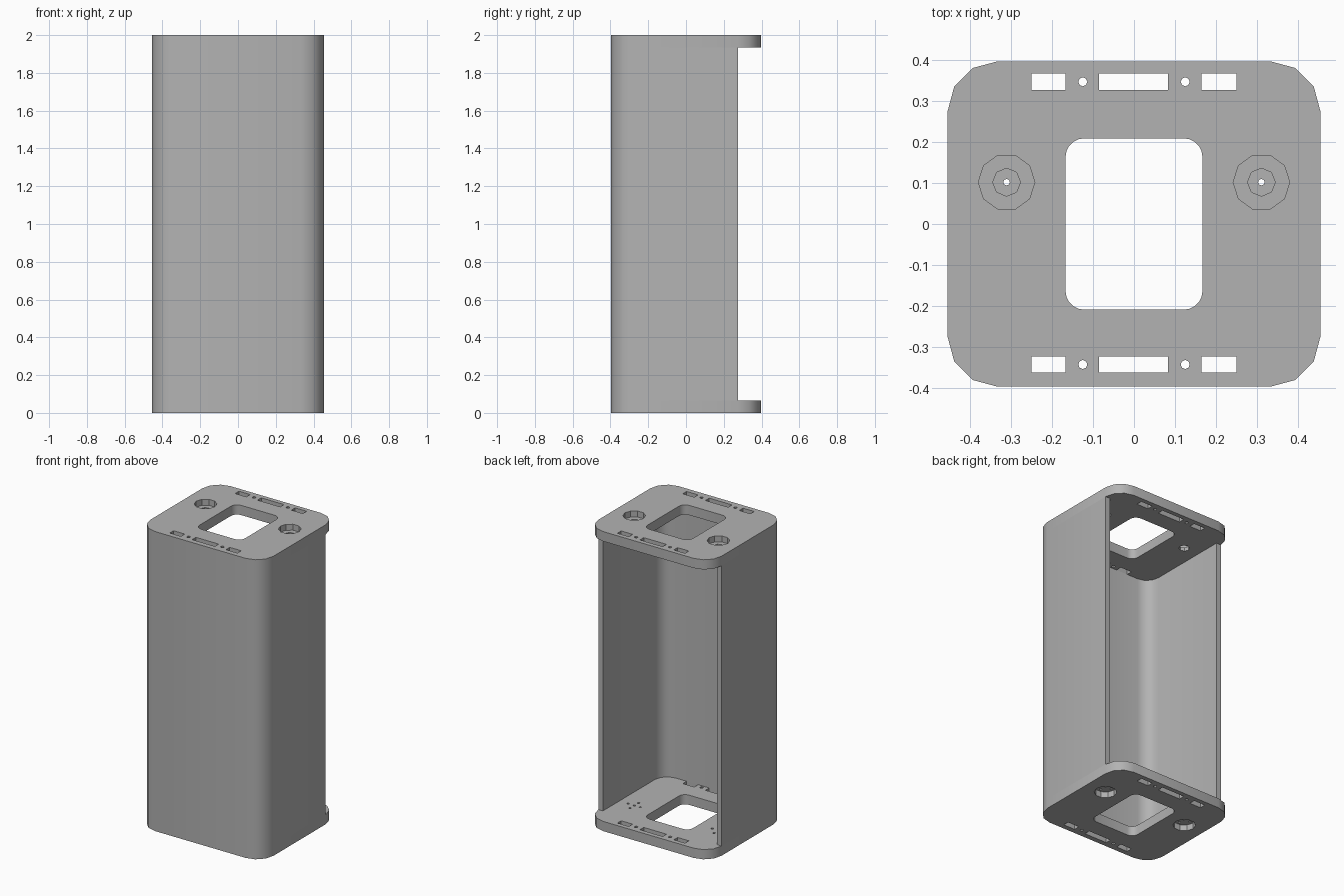
import bpy, bmesh, math

if "Cube" in bpy.data.objects:
    bpy.data.objects.remove(bpy.data.objects["Cube"])

HX, HY, R = 0.455, 0.397, 0.122     # half width, half depth, corner radius
WALL, PLATE, H = 0.034, 0.065, 2.0

grey = bpy.data.materials.new("plain grey")
grey.use_nodes = True
grey.diffuse_color = (0.45, 0.45, 0.45, 1)
grey.node_tree.nodes["Principled BSDF"].inputs["Base Color"].default_value = (0.45, 0.45, 0.45, 1)


def arc(cx, cy, r, start, end, steps):
    return [(cx + r * math.cos(math.radians(start + (end - start) * i / steps)),
             cy + r * math.sin(math.radians(start + (end - start) * i / steps)))
            for i in range(steps + 1)]


def rounded(hx, hy, r, steps):
    pts = []
    for sx, sy, a in ((1, 1, 0), (-1, 1, 90), (-1, -1, 180), (1, -1, 270)):
        pts += arc(sx * (hx - r), sy * (hy - r), r, a, a + 90, steps)
    return pts


def rect(x0, x1, y0, y1):
    return [(x0, y0), (x1, y0), (x1, y1), (x0, y1)]


def polygon(cx, cy, r, sides):
    return arc(cx, cy, r, 0, 360, sides)[:-1]


def prisms(name, outlines, z0, z1):
    """One object holding a straight prism for each outline."""
    bm = bmesh.new()
    for pts in outlines:
        face = bm.faces.new([bm.verts.new((x, y, z0)) for x, y in pts])
        new = bmesh.ops.extrude_face_region(bm, geom=[face])["geom"]
        bmesh.ops.translate(bm, vec=(0, 0, z1 - z0),
                            verts=[v for v in new if isinstance(v, bmesh.types.BMVert)])
    bmesh.ops.recalc_face_normals(bm, faces=bm.faces)
    mesh = bpy.data.meshes.new(name)
    bm.to_mesh(mesh)
    bm.free()
    mesh.materials.append(grey)
    obj = bpy.data.objects.new(name, mesh)
    bpy.context.collection.objects.link(obj)
    return obj


def select(obj):
    bpy.ops.object.select_all(action='DESELECT')
    obj.select_set(True)
    bpy.context.view_layer.objects.active = obj


def cut(obj, outlines, z0, z1):
    cutter = prisms("cutter", outlines, z0, z1)
    cutter.hide_render = True
    mod = obj.modifiers.new("cut", 'BOOLEAN')
    mod.operation, mod.solver, mod.object = 'DIFFERENCE', 'EXACT', cutter
    select(obj)
    bpy.ops.object.modifier_apply(modifier=mod.name)
    bpy.data.objects.remove(cutter)


# U-shaped wall, open at the back
back = HY - R
outer = ([(-HX, back)] + arc(-HX + R, -HY + R, R, 180, 270, 3)
         + arc(HX - R, -HY + R, R, 270, 360, 3) + [(HX, back)])
ri = R - WALL
inner = ([(HX - WALL, back)] + arc(HX - R, -HY + R, ri, 360, 270, 3)
         + arc(-HX + R, -HY + R, ri, 270, 180, 3) + [(-HX + WALL, back)])
shell = prisms("wall_shell", [outer + inner], PLATE, H - PLATE)

# Openings shared by both end plates
openings = [rounded(0.167, 0.209, 0.045, 5)]
for y in (-0.343, 0.347):
    for x0, x1 in ((-0.25, -0.167), (-0.085, 0.083), (0.165, 0.25)):
        openings.append(rect(x0, x1, y - 0.02, y + 0.02))
    openings += [polygon(sx * 0.125, y, 0.011, 8) for sx in (-1, 1)]

wells = [polygon(sx * 0.311, 0.102, 0.069, 10) for sx in (-1, 1)]
sockets = [polygon(sx * 0.311, 0.102, 0.034, 8) for sx in (-1, 1)]
pins = []
for sx in (-1, 1):
    for dx, dy in ((0, 0), (1, 0), (-1, 0), (0, 1), (0, -1)):
        pins.append(polygon(sx * 0.311 + dx * 0.045, 0.102 + dy * 0.045, 0.008, 8))

# End plates with recessed wells on their outer sides
bottom = prisms("bottom_plate", [rounded(HX, HY, R, 3)], 0, PLATE)
cut(bottom, openings + pins, -0.1, 0.2)
cut(bottom, wells, -0.1, 0.04)

top = prisms("top_plate", [rounded(HX, HY, R, 3)], H - PLATE, H)
cut(top, openings + sockets, H - 0.2, H + 0.1)
cut(top, wells, H - 0.04, H + 0.1)

# Smooth corners, sharp rims
for obj in (shell, bottom, top):
    select(obj)
    bpy.ops.object.shade_smooth_by_angle(angle=math.radians(35))
